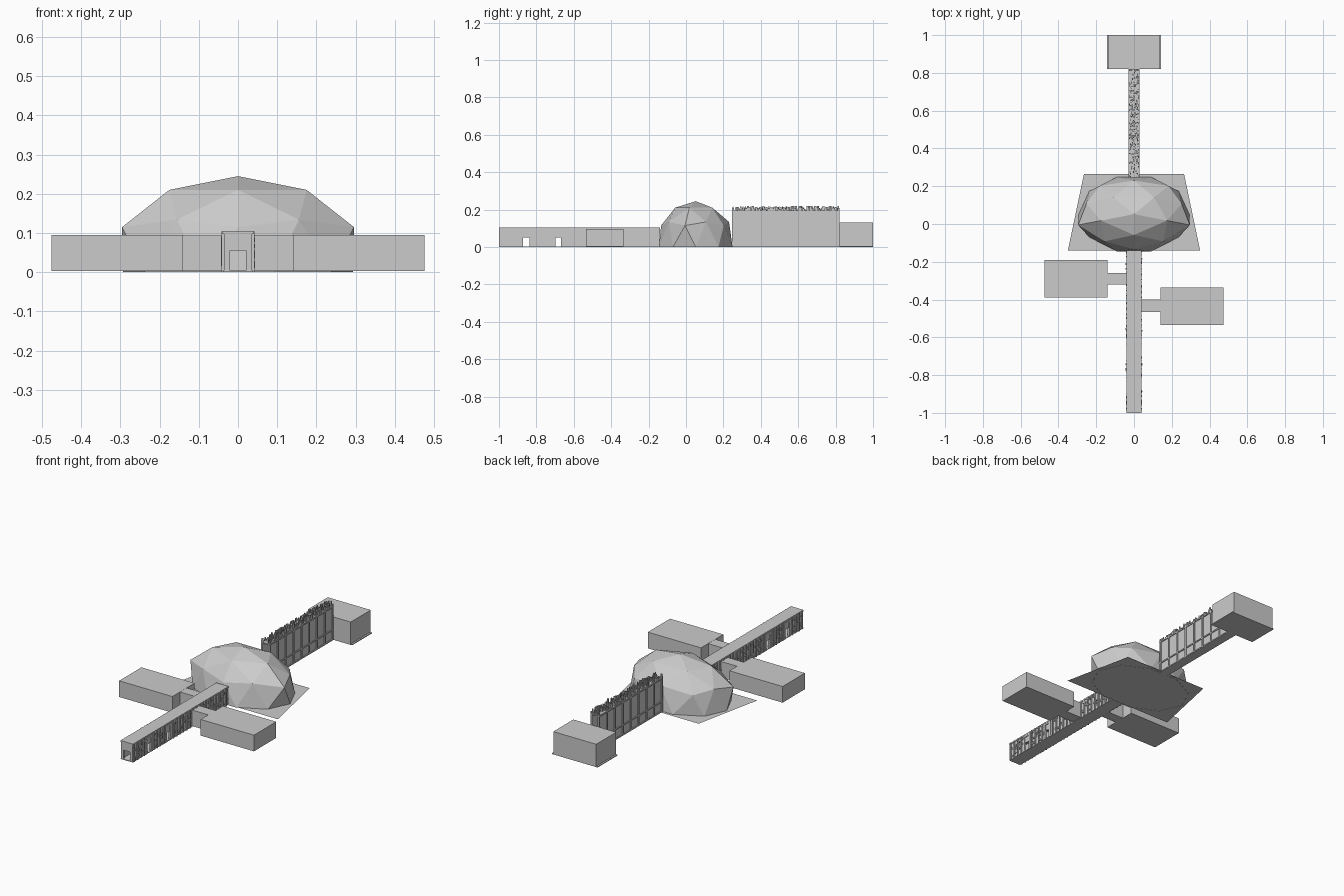
import bpy, bmesh, math, random
from mathutils import Vector

if "Cube" in bpy.data.objects:
    bpy.data.objects.remove(bpy.data.objects["Cube"])

random.seed(4)


def make(name, bm):
    me = bpy.data.meshes.new(name)
    bmesh.ops.recalc_face_normals(bm, faces=bm.faces[:])
    bm.to_mesh(me)
    bm.free()
    ob = bpy.data.objects.new(name, me)
    bpy.context.collection.objects.link(ob)
    return ob


def add_box(bm, x0, x1, y0, y1, z0, z1):
    vs = bmesh.ops.create_cube(bm, size=1)["verts"]
    for v in vs:
        v.co = Vector(((x0 + x1) / 2 + v.co.x * (x1 - x0),
                       (y0 + y1) / 2 + v.co.y * (y1 - y0),
                       (z0 + z1) / 2 + v.co.z * (z1 - z0)))


def boxes(name, dims):
    bm = bmesh.new()
    for d in dims:
        add_box(bm, *d)
    return make(name, bm)


def ring(bm, angles, rx, ry, z):
    return [bm.verts.new((rx * math.cos(math.radians(a)),
                          0.052 + ry * math.sin(math.radians(a)), z)) for a in angles]


# faceted geodesic dome: apex, five-sided ring, ten-sided shoulder, ten-sided base
bm = bmesh.new()
main = [-90 + 72 * i for i in range(5)]
apex = bm.verts.new((0, 0.052, 0.245))
crown = ring(bm, main, 0.184, 0.110, 0.21)
points = ring(bm, main, 0.311, 0.185, 0.115)
mids = ring(bm, [a + 36 for a in main], 0.265, 0.178, 0.134)
base_a = ring(bm, [a - 18 for a in main], 0.293, 0.207, 0.0)
base_b = ring(bm, [a + 18 for a in main], 0.293, 0.207, 0.0)
for i in range(5):
    j = (i + 1) % 5
    for f in ((apex, crown[i], crown[j]), (crown[i], mids[i], crown[j]),
              (crown[i], points[i], mids[i]), (crown[i], mids[i - 1], points[i]),
              (points[i], base_a[i], base_b[i]), (points[i], base_b[i], mids[i]),
              (mids[i], base_b[i], base_a[j]), (mids[i], base_a[j], points[j])):
        bm.faces.new(f)
make("dome", bm)

# trapezoid ground slab under the dome
bm = bmesh.new()
bm.faces.new([bm.verts.new((x, y, 0.001)) for x, y in
              ((-0.35, -0.14), (0.35, -0.14), (0.265, 0.265), (-0.265, 0.265))])
make("dome_floor", bm)

# side rooms and their connecting passages
boxes("left_room", [(-0.475, -0.14, -0.39, -0.19, 0.003, 0.095)])
boxes("right_room", [(0.14, 0.475, -0.535, -0.335, 0.003, 0.095)])
boxes("left_passage", [(-0.142, -0.034, -0.32, -0.26, 0.003, 0.094)])
boxes("right_passage", [(0.034, 0.142, -0.465, -0.40, 0.003, 0.094)])

# rear room on a thin plinth
boxes("rear_room", [(-0.135, 0.135, 0.82, 1.0, 0, 0.13)])
boxes("rear_plinth", [(-0.144, 0.144, 0.82, 1.0, 0, 0.005)])

# front corridor: floor, roof, walls with two pairs of see-through doorways
boxes("corridor_floor", [(-0.038, 0.038, -1.0, -0.14, 0, 0.004)])
boxes("corridor_roof", [(-0.039, 0.039, -1.0, -0.14, 0.097, 0.105)])
doors = [(-0.872, -0.837), (-0.697, -0.668)]
walls, trims = [], []
for s in (-1, 1):
    x0, x1 = sorted((s * 0.029, s * 0.036))
    f0, f1 = sorted((s * 0.035, s * 0.040))
    start = -1.0
    for a, b in doors:
        walls += [(x0, x1, start, a, 0, 0.1), (x0, x1, a, b, 0.052, 0.1)]
        trims += [(f0, f1, a - 0.014, a, 0, 0.095), (f0, f1, b, b + 0.014, 0, 0.095),
                  (f0, f1, a - 0.014, b + 0.014, 0.085, 0.095)]
        start = b
    walls.append((x0, x1, start, -0.14, 0, 0.1))
boxes("corridor_walls", walls)
boxes("doorway_frames", trims)
boxes("front_doorway", [(-0.036, -0.02, -1.0, -0.99, 0, 0.1), (0.02, 0.036, -1.0, -0.99, 0, 0.1),
                        (-0.02, 0.02, -1.0, -0.99, 0.055, 0.1)])

# ribs and small wall fittings along the corridor
ribs, fittings = [], []
for s in (-1, 1):
    for i in range(29):
        y = -0.992 + i * 0.0295
        if any(a - 0.012 < y < b + 0.004 for a, b in doors):
            continue
        x0, x1 = sorted((s * 0.035, s * 0.042))
        ribs.append((x0, x1, y, y + 0.006, 0, 0.104))
        for k in range(3):
            yy = y + random.uniform(0.006, 0.018)
            if any(a - 0.012 < yy < b for a, b in doors):
                continue
            z = random.uniform(0.01, 0.085)
            x0, x1 = sorted((s * 0.035, s * random.uniform(0.038, 0.044)))
            fittings.append((x0, x1, yy, yy + random.uniform(0.004, 0.012),
                             z, z + random.uniform(0.005, 0.014)))
boxes("corridor_ribs", ribs)
boxes("corridor_fittings", fittings)

# tall rear gallery: thin walls, ribs, rails and a cluttered top
boxes("gallery_floor", [(-0.028, 0.028, 0.245, 0.825, 0, 0.004)])
boxes("gallery_roof", [(-0.026, 0.026, 0.245, 0.82, 0.188, 0.194)])
panels, posts = [], []
for s in (-1, 1):
    x0, x1 = sorted((s * 0.018, s * 0.023))
    panels.append((x0, x1, 0.245, 0.82, 0, 0.19))
    x0, x1 = sorted((s * 0.022, s * 0.028))
    for i in range(9):
        y = 0.247 + i * 0.0705
        posts.append((x0, x1, y, y + 0.009, 0, 0.205))
    for z in (0.0, 0.055, 0.185):
        posts.append((x0, x1 , 0.245, 0.82, z, z + 0.007))
boxes("gallery_walls", panels)
boxes("gallery_frame", posts)
clutter = []
for i in range(260):
    x, y = random.uniform(-0.027, 0.022), random.uniform(0.245, 0.812)
    clutter.append((x, x + random.uniform(0.003, 0.008), y, y + random.uniform(0.003, 0.012),
                    0.19, random.uniform(0.198, 0.22)))
boxes("gallery_top_clutter", clutter)
